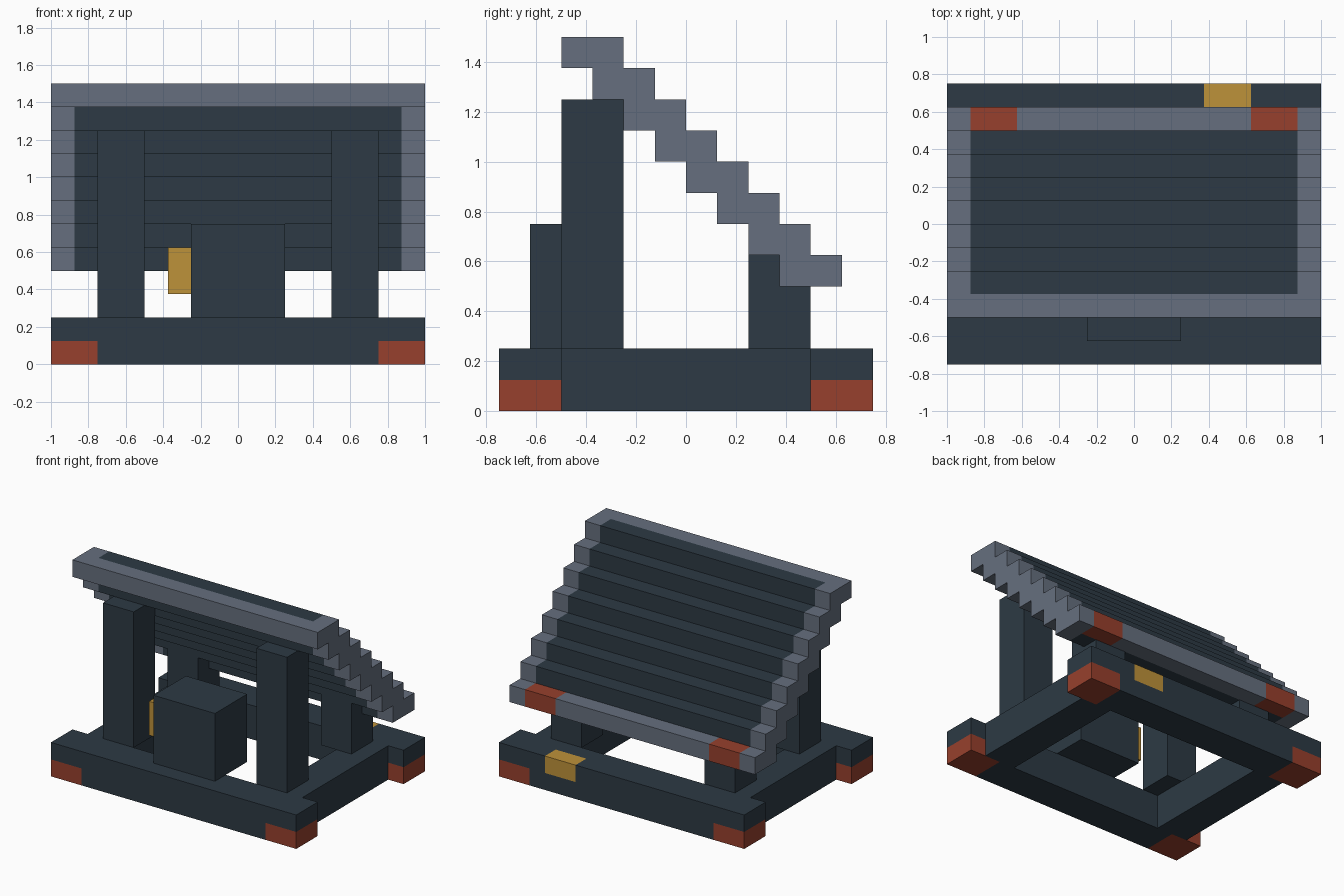
import bpy
import bmesh
from mathutils import Vector

cube = bpy.data.objects.get("Cube")
if cube:
    bpy.data.objects.remove(cube, do_unlink=True)

U = 0.125  # building module


def material(name, rgb):
    m = bpy.data.materials.new(name)
    m.use_nodes = True
    m.diffuse_color = (*rgb, 1)
    m.node_tree.nodes["Principled BSDF"].inputs["Base Color"].default_value = (*rgb, 1)
    return m


SLATE = material("dark_slate", (0.026, 0.042, 0.058))
GREY = material("blue_grey", (0.133, 0.159, 0.209))
RED = material("rust_red", (0.31, 0.051, 0.026))
GOLD = material("ochre_gold", (0.515, 0.287, 0.042))


def box(name, mat, x, y, z):
    """Block between (low, high) pairs, given in modules."""
    lo, hi = (Vector(c) * U for c in zip(x, y, z))
    bm = bmesh.new()
    bmesh.ops.create_cube(bm, size=1)
    for v in bm.verts:
        v.co = (lo + hi) / 2 + v.co * (hi - lo)
    mesh = bpy.data.meshes.new(name)
    bm.to_mesh(mesh)
    bm.free()
    mesh.materials.append(mat)
    obj = bpy.data.objects.new(name, mesh)
    bpy.context.collection.objects.link(obj)
    return obj


def pair(name, mat, x, y, z):
    """Matching blocks on the left (+x) and right (-x)."""
    box(name + "_left", mat, x, y, z)
    box(name + "_right", mat, (-x[1], -x[0]), y, z)


# Base frame with red corner feet
for end, y in (("front", (-6, -4)), ("back", (4, 6))):
    pair(end + "_foot", RED, (6, 8), y, (0, 1))
    box(end + "_beam_lower", SLATE, (-6, 6), y, (0, 1))
box("front_beam_upper", SLATE, (-8, 8), (-6, -4), (1, 2))
box("back_beam_upper", SLATE, (-8, 8), (4, 5), (1, 2))
box("back_beam_edge_right", SLATE, (-8, 3), (5, 6), (1, 2))
box("back_beam_edge_left", SLATE, (5, 8), (5, 6), (1, 2))
box("back_latch", GOLD, (3, 5), (5, 6), (1, 2))
pair("side_rail", SLATE, (5, 7), (-4, 4), (0, 2))

# Posts that carry the slope, and the central housing with its handle
pair("front_post", SLATE, (4, 6), (-4, -2), (2, 10))
pair("back_post_tall", SLATE, (4, 6), (2, 3), (2, 5))
pair("back_post_short", SLATE, (4, 6), (3, 4), (2, 4))
box("housing", SLATE, (-2, 2), (-5, -2), (2, 6))
box("handle", GOLD, (-3, -2), (-4, -3), (3, 5))

# Stepped sloping panel: dark slats inside a grey border
STEPS = 8
for i in range(STEPS):
    y, z = (i - 4, i - 2), (11 - i, 12 - i)
    pair(f"panel_border_{i}", GREY, (7, 8), y, z)
    slat_y = y
    if i == 0:
        box("panel_top_border", GREY, (-7, 7), (y[0], y[0] + 1), z)
        slat_y = (y[0] + 1, y[1])
    elif i == STEPS - 1:
        box("panel_bottom_border", GREY, (-5, 5), (y[1] - 1, y[1]), z)
        pair("panel_corner", RED, (5, 7), (y[1] - 1, y[1]), z)
        slat_y = (y[0], y[1] - 1)
    box(f"panel_slat_{i}", SLATE, (-7, 7), slat_y, z)
